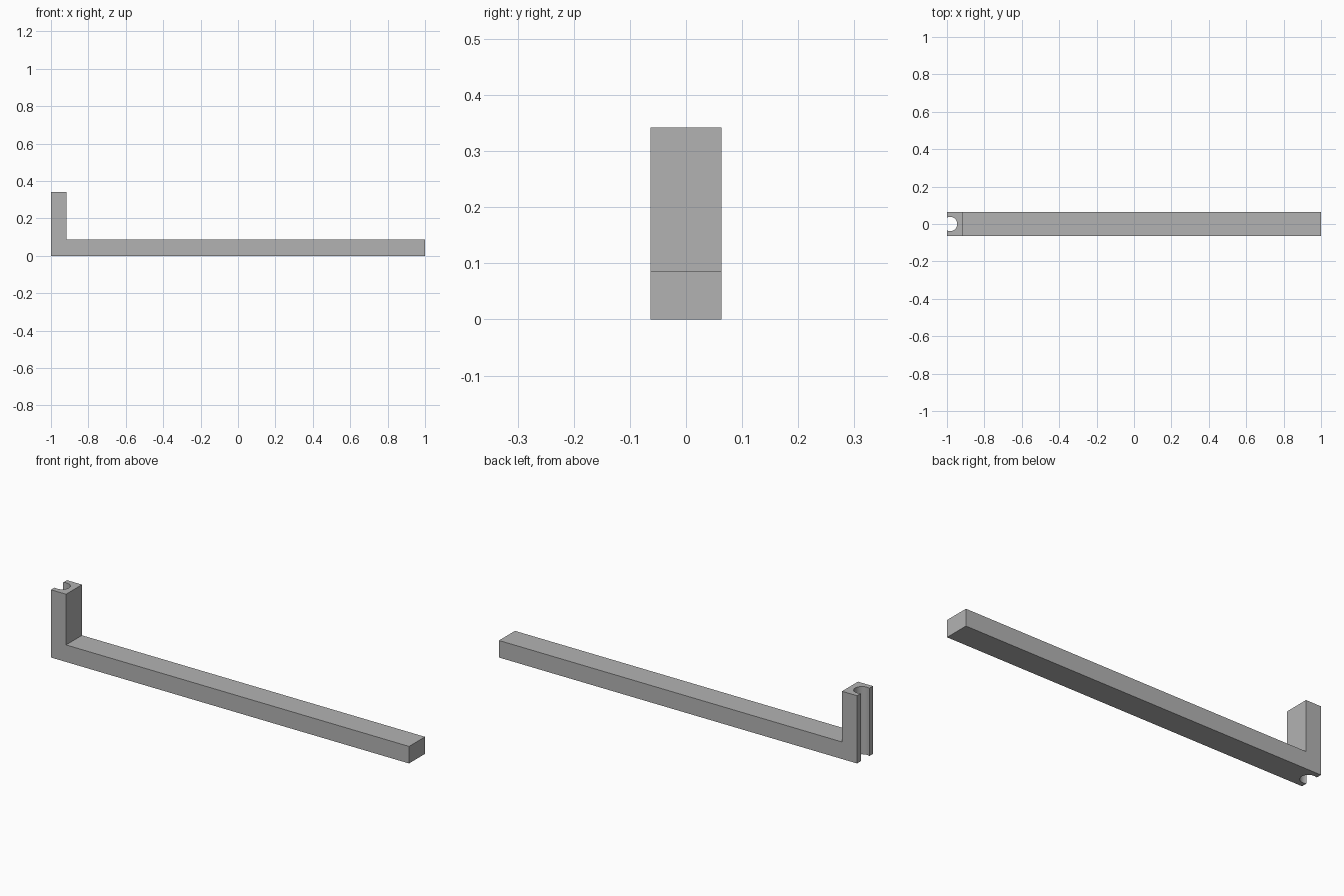
import bpy
import bmesh

default = bpy.data.objects.get("Cube")
if default:
    bpy.data.objects.remove(default, do_unlink=True)

LENGTH, HALF_WIDTH, HEIGHT = 2.0, 0.0635, 0.342
BAR = 0.086      # bar thickness
POST = 0.084     # upright thickness
LEFT, RIGHT = -LENGTH / 2, LENGTH / 2

grey = bpy.data.materials.new("plain grey")
grey.use_nodes = True
colour = (0.45, 0.45, 0.45, 1)
grey.diffuse_color = colour
grey.node_tree.nodes["Principled BSDF"].inputs["Base Color"].default_value = colour

# L-shaped bracket: side profile extruded across the width
profile = [(LEFT, 0), (RIGHT, 0), (RIGHT, BAR),
           (LEFT + POST, BAR), (LEFT + POST, HEIGHT), (LEFT, HEIGHT)]
bm = bmesh.new()
face = bm.faces.new([bm.verts.new((x, -HALF_WIDTH, z)) for x, z in profile])
extruded = bmesh.ops.extrude_face_region(bm, geom=[face])["geom"]
bmesh.ops.translate(bm, vec=(0, 2 * HALF_WIDTH, 0),
                    verts=[v for v in extruded if isinstance(v, bmesh.types.BMVert)])
bmesh.ops.recalc_face_normals(bm, faces=bm.faces)
mesh = bpy.data.meshes.new("bracket")
bm.to_mesh(mesh)
bm.free()
mesh.materials.append(grey)
bracket = bpy.data.objects.new("bracket", mesh)
bpy.context.collection.objects.link(bracket)

# Round groove running the full height of the upright's outer face
bpy.ops.mesh.primitive_cylinder_add(vertices=48, radius=0.038, depth=HEIGHT * 2,
                                    location=(LEFT + 0.017, 0, HEIGHT / 2))
cutter = bpy.context.object
cutter.name = "groove_cutter"
cutter.hide_render = True
cutter.data.materials.append(grey)

groove = bracket.modifiers.new("groove", 'BOOLEAN')
groove.operation = 'DIFFERENCE'
groove.solver = 'EXACT'
groove.object = cutter

bpy.ops.object.select_all(action='DESELECT')
bracket.select_set(True)
bpy.context.view_layer.objects.active = bracket
bpy.ops.object.modifier_apply(modifier="groove")
bpy.data.objects.remove(cutter, do_unlink=True)
bpy.ops.object.shade_smooth_by_angle()
